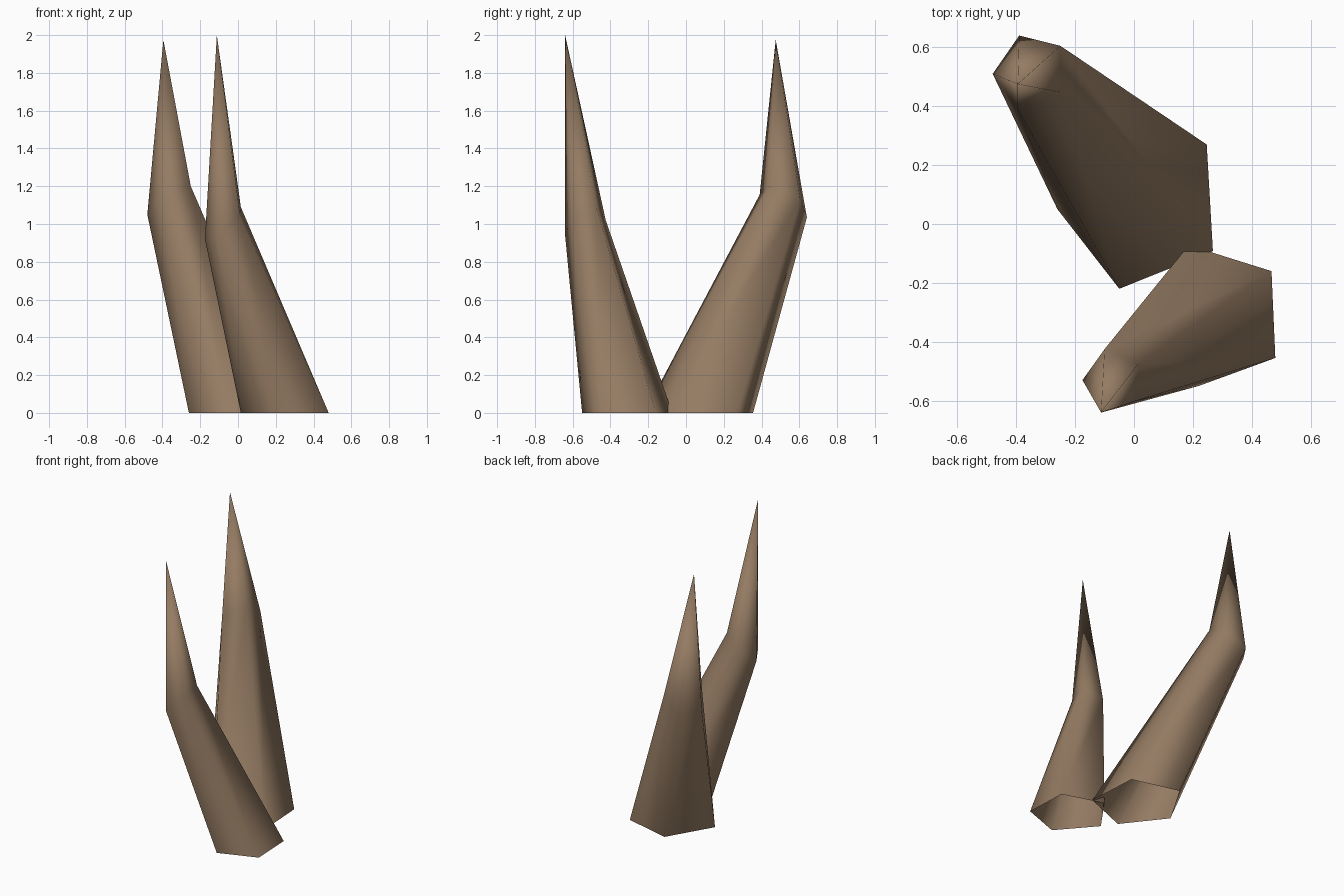
import bpy, bmesh

if "Cube" in bpy.data.objects:
    bpy.data.objects.remove(bpy.data.objects["Cube"])

# One bone-brown colour for both spikes
brown = bpy.data.materials.new("warm_brown")
brown.diffuse_color = (0.30, 0.20, 0.125, 1)
brown.use_nodes = True
brown.node_tree.nodes["Principled BSDF"].inputs["Base Color"].default_value = brown.diffuse_color


def spike(name, base, bend, tip):
    """Open five-sided horn: ground ring -> bent ring -> point (rings run counter-clockwise)."""
    bm = bmesh.new()
    low = [bm.verts.new((x, y, 0)) for x, y in base]
    mid = [bm.verts.new(p) for p in bend]
    top = bm.verts.new(tip)
    n = len(low)
    for i in range(n):
        j = (i + 1) % n
        bm.faces.new((low[i], low[j], mid[j], mid[i]))
        bm.faces.new((mid[i], mid[j], top))
    for f in bm.faces:
        f.smooth = True
    mesh = bpy.data.meshes.new(name)
    bm.to_mesh(mesh)
    bm.free()
    mesh.materials.append(brown)
    obj = bpy.data.objects.new(name, mesh)
    bpy.context.collection.objects.link(obj)
    return obj


# Larger spike, leaning back
spike("back_spike",
      [(-0.26, 0.05), (-0.05, -0.22), (0.268, -0.092), (0.247, 0.27), (-0.08, 0.355)],
      [(-0.48, 0.51, 1.05), (-0.395, 0.39, 1.155), (-0.25, 0.447, 1.20),
       (-0.25, 0.605, 1.13), (-0.39, 0.64, 1.035)],
      (-0.395, 0.475, 1.975))

# Smaller spike, leaning forward
spike("front_spike",
      [(0.015, -0.31), (0.22, -0.55), (0.48, -0.455), (0.467, -0.16), (0.186, -0.072)],
      [(-0.175, -0.53, 0.92), (-0.11, -0.64, 0.94), (0.01, -0.60, 1.05),
       (0.015, -0.475, 1.09), (-0.10, -0.425, 1.02)],
      (-0.112, -0.64, 2.0))
